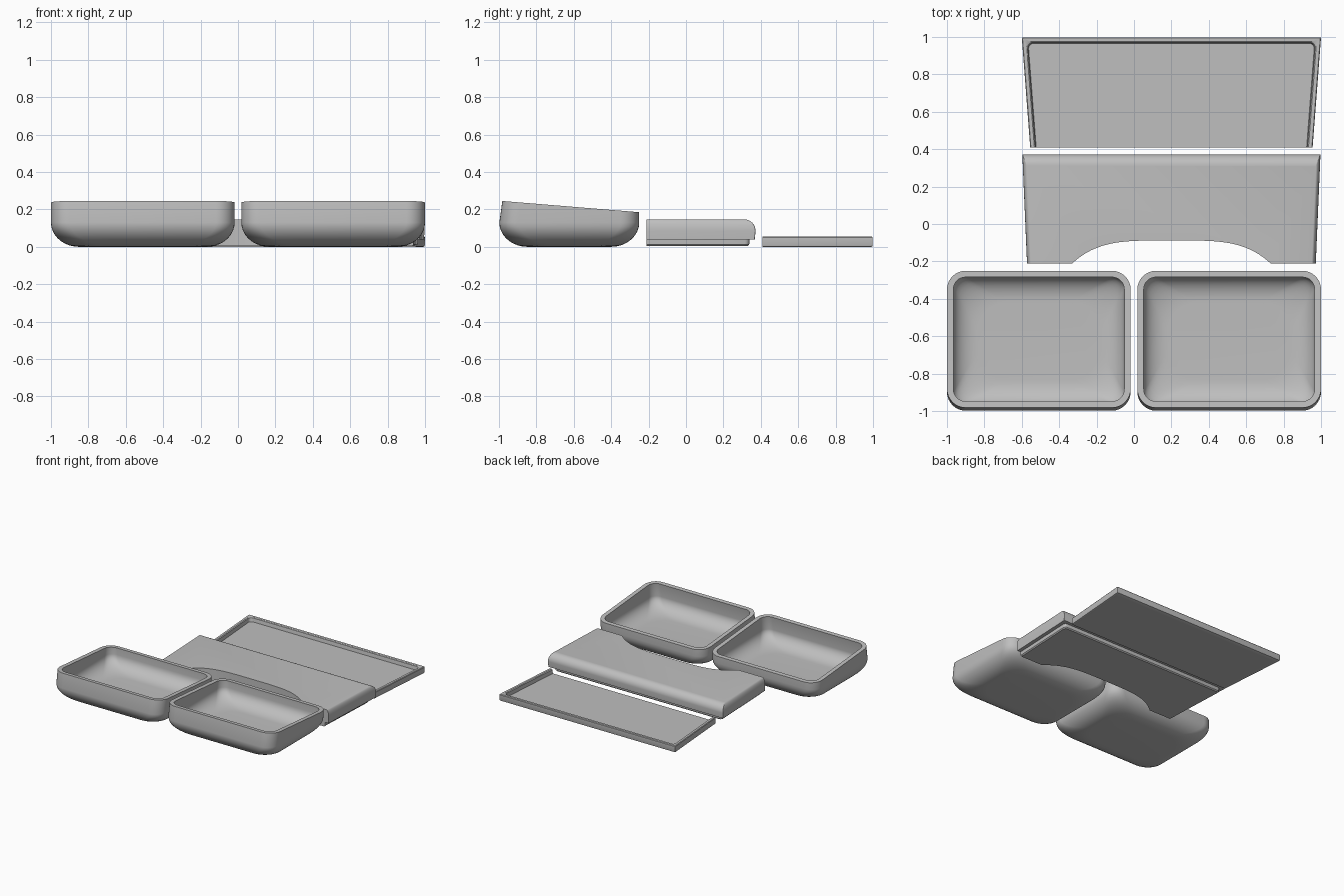
import bpy, bmesh, math

if "Cube" in bpy.data.objects:
    bpy.data.objects.remove(bpy.data.objects["Cube"])

gray = bpy.data.materials.new("plain gray")
gray.diffuse_color = (0.52, 0.52, 0.52, 1)
gray.use_nodes = True
gray.node_tree.nodes["Principled BSDF"].inputs["Base Color"].default_value = gray.diffuse_color


def finish(name, bm, angle=35):
    bmesh.ops.recalc_face_normals(bm, faces=bm.faces)
    mesh = bpy.data.meshes.new(name)
    bm.to_mesh(mesh)
    bm.free()
    mesh.materials.append(gray)
    obj = bpy.data.objects.new(name, mesh)
    bpy.context.collection.objects.link(obj)
    bpy.ops.object.select_all(action='DESELECT')
    obj.select_set(True)
    bpy.context.view_layer.objects.active = obj
    bpy.ops.object.shade_smooth_by_angle(angle=math.radians(angle))
    return obj


def loft(bm, rings, closed=True):
    """Skin matching rings and cap both ends; open rings leave a strip."""
    vs = [[bm.verts.new(p) for p in ring] for ring in rings]
    n = len(vs[0])
    for a, b in zip(vs, vs[1:]):
        for i in range(n if closed else n - 1):
            j = (i + 1) % n
            bm.faces.new((a[i], a[j], b[j], b[i]))
    if closed:
        bm.faces.new(vs[0])
        bm.faces.new(vs[-1])
    return vs


# ---- bowls: rounded rectangles lofted from the base, over the rim, to the inner floor
def bowl_ring(cx, inset, r, z_front, z_back, lean=0.0, steps=8):
    hx, y0, y1 = 0.491 - inset, -0.998 + inset + lean, -0.25 - inset
    corners = [(hx - r, y1 - r, 0), (-hx + r, y1 - r, 90),
               (-hx + r, y0 + r, 180), (hx - r, y0 + r, 270)]
    pts = []
    for x, y, start in corners:
        for k in range(steps + 1):
            a = math.radians(start + 90 * k / steps)
            py = y + r * math.sin(a)
            t = (py - y0) / (y1 - y0)
            pts.append((cx + x + r * math.cos(a), py, z_front + (z_back - z_front) * t))
    return pts


def bowl(name, cx):
    rings = []
    arc = [math.radians(90 * k / 9) for k in range(10)]
    for a in arc:                                   # rounded outer base
        e = 1 - math.sin(a)
        rings.append(bowl_ring(cx, 0.15 * e, 0.1 + 0.1 * e, *[0.13 * (1 - math.cos(a))] * 2))
    rings.append(bowl_ring(cx, 0, 0.1, 0.245, 0.185, 0.016))          # rim
    rings.append(bowl_ring(cx, 0.034, 0.066, 0.242, 0.187, 0.016))
    for a in reversed(arc):                         # rounded inner floor
        e = 1 - math.sin(a)
        rings.append(bowl_ring(cx, 0.034 + 0.13 * e, 0.066 + 0.1 * e,
                               *[0.032 + 0.1 * (1 - math.cos(a))] * 2))
    bm = bmesh.new()
    loft(bm, rings)
    finish(name, bm)


bowl("left_bowl", -0.509)
bowl("right_bowl", 0.509)


# ---- shared tapered outline: right front, rounded back corners, left front
def taper(y_front, y_back, hw_front, hw_back, side, back, r, z, steps=5):
    def hw(y):
        return hw_front + (hw_back - hw_front) * (y - y_front) / (y_back - y_front) - side
    yb = y_back - back
    right = [(hw(y_front), y_front)]
    for k in range(steps + 1):
        a = math.radians(90 * k / steps)
        y = yb - r + r * math.sin(a)
        right.append((hw(y) - r + r * math.cos(a), y))
    left = [(-x, y) for x, y in reversed(right)]
    return [(0.2 + x, y, z) for x, y in right + left]


# ---- cover: lower lip, body with rounded back edge, arched front cutout
def cover_ring(side, back, r, z):
    ring = taper(-0.21, 0.372, 0.772, 0.797, side, back, r, z)
    for k in range(33):
        t = -1 + 2 * k / 32
        ring.append((0.2 + 0.53 * t, -0.21 + 0.122 * (1 - t ** 4), z))
    return ring


rings = [cover_ring(0.042, 0.042, 0.02, 0.004), cover_ring(0.034, 0.034, 0.025, 0.012),
         cover_ring(0.032, 0.032, 0.025, 0.04), cover_ring(0.002, 0.004, 0.004, 0.04)]
for k in range(9):
    a = math.radians(90 * k / 8)
    e = 1 - math.cos(a)
    rings.append(cover_ring(0.022 * e, 0.06 * e, 0.004, 0.085 + 0.062 * math.sin(a)))
bm = bmesh.new()
loft(bm, rings)
finish("cover", bm, 30)


# ---- tray: raised rim on three sides, open front, recessed floor
def tray_ring(inset, r, z):
    return taper(0.41, 0.998, 0.755, 0.8, inset, inset, r, z)


bm = bmesh.new()
profile = [(0.008, 0.0), (0.002, 0.003), (0, 0.009), (0, 0.05), (0.004, 0.055),
           (0.022, 0.055), (0.028, 0.05), (0.032, 0.02), (0.032, 0.0)]
rim = [tray_ring(i, 0.004 + 0.8 * i, z) for i, z in profile]
vs = loft(bm, rim + [rim[0]], closed=False)
for end in (0, -1):                                  # rim ends at the open front
    bm.faces.new([ring[end] for ring in vs[:-1]])
loft(bm, [rim[-1], rim[-2]])                         # floor plate
bmesh.ops.remove_doubles(bm, verts=bm.verts, dist=0.0005)
inner = [f for f in bm.faces if all(len(e.link_faces) > 2 for e in f.edges)]
bmesh.ops.delete(bm, geom=inner, context='FACES_ONLY')
finish("tray", bm, 30)
